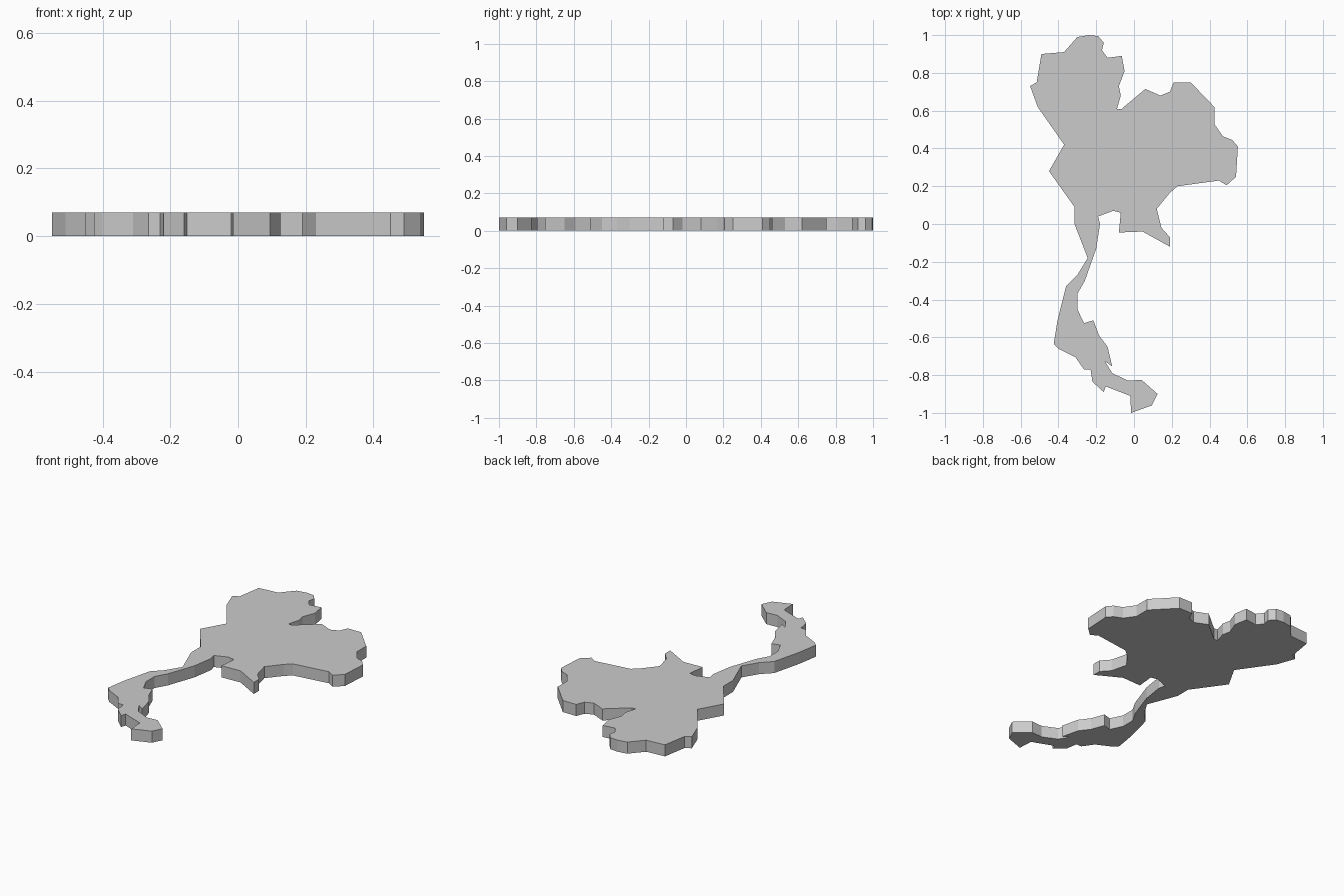
import bpy, bmesh

THICKNESS = 0.07

# Outline seen from above, clockwise from the northern tip
outline = [
    (-.24, 1), (-.19, .995), (-.16, .96), (-.17, .92), (-.14, .88), (-.065, .89),
    (-.05, .81), (-.08, .73), (-.07, .68), (-.09, .61), (-.065, .61), (.06, .715),
    (.14, .68), (.19, .70), (.21, .75), (.30, .75), (.425, .62), (.425, .53),
    (.47, .465), (.52, .445), (.55, .41), (.54, .25), (.49, .205), (.45, .23),
    (.23, .20), (.19, .165), (.12, .08), (.145, -.02), (.19, -.07), (.19, -.12),
    (.045, -.04), (-.08, -.045), (-.07, .06), (-.11, .07), (-.19, .04), (-.18, 0),
    (-.20, -.13), (-.26, -.30), (-.30, -.37), (-.30, -.45), (-.265, -.525),
    (-.215, -.51), (-.185, -.59), (-.14, -.65), (-.115, -.755), (-.155, -.725),
    (-.115, -.79), (-.03, -.83), (.04, -.825), (.125, -.90), (.095, -.96),
    (-.015, -1), (-.02, -.91), (-.15, -.86), (-.16, -.89), (-.22, -.835),
    (-.23, -.77), (-.265, -.77), (-.31, -.705), (-.40, -.66), (-.425, -.635),
    (-.405, -.51), (-.36, -.33), (-.30, -.27), (-.245, -.18), (-.315, 0),
    (-.315, .09), (-.45, .28), (-.37, .42), (-.51, .62), (-.55, .73),
    (-.515, .75), (-.49, .90), (-.37, .91), (-.30, .99),
]

# Flat map slab: fill the outline, then extrude it upwards
bm = bmesh.new()
base = bm.faces.new([bm.verts.new((x, y, 0)) for x, y in outline])
top = bmesh.ops.extrude_face_region(bm, geom=[base], use_keep_orig=True)["geom"]
bmesh.ops.translate(bm, vec=(0, 0, THICKNESS),
                    verts=[g for g in top if isinstance(g, bmesh.types.BMVert)])
bmesh.ops.recalc_face_normals(bm, faces=bm.faces)
mesh = bpy.data.meshes.new("map_slab")
bm.to_mesh(mesh)
bm.free()
slab = bpy.data.objects.new("map_slab", mesh)
bpy.context.collection.objects.link(slab)
